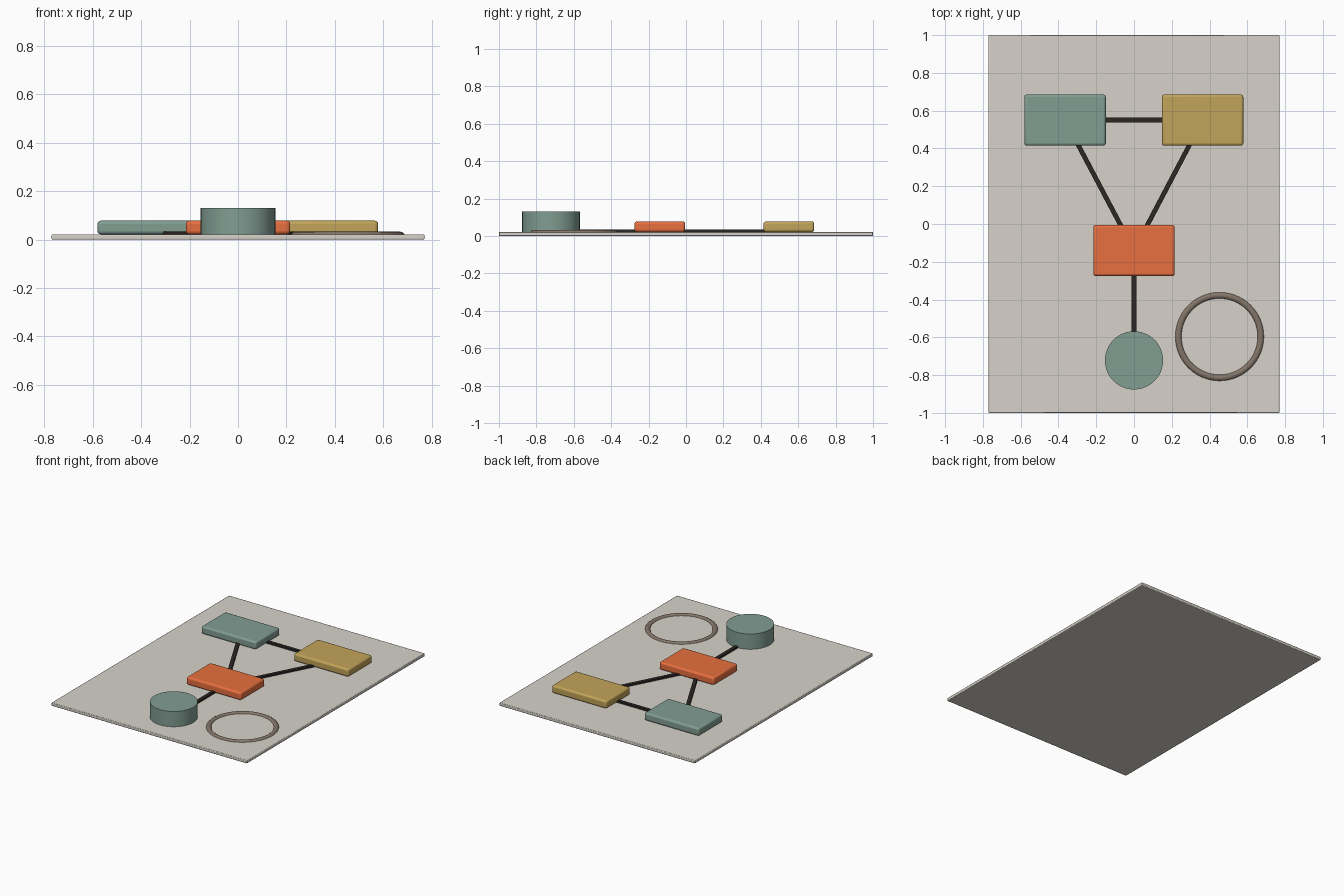
import bpy, math
from mathutils import Vector

if "Cube" in bpy.data.objects:
    bpy.data.objects.remove(bpy.data.objects["Cube"])

TOP = 0.022  # upper face of the board


def paint(ob, name, rgb):
    mat = bpy.data.materials.get(name) or bpy.data.materials.new(name)
    mat.diffuse_color = (*rgb, 1)
    mat.use_nodes = True
    mat.node_tree.nodes["Principled BSDF"].inputs["Base Color"].default_value = mat.diffuse_color
    ob.data.materials.append(mat)


def smooth(ob):
    bpy.ops.object.select_all(action='DESELECT')
    ob.select_set(True)
    bpy.context.view_layer.objects.active = ob
    bpy.ops.object.shade_smooth_by_angle(angle=math.radians(35))


def box(name, centre, size, bevel=0, segments=3, angle=0):
    bpy.ops.mesh.primitive_cube_add(size=1, location=centre)
    ob = bpy.context.object
    ob.name = name
    ob.scale = size
    bpy.ops.object.transform_apply(location=False, rotation=False, scale=True)
    ob.rotation_euler.z = angle
    if bevel:
        mod = ob.modifiers.new("bevel", 'BEVEL')
        mod.width = bevel
        mod.segments = segments
        smooth(ob)
    return ob


TEAL = ("teal", (0.22, 0.34, 0.29))
ORANGE = ("orange", (0.80, 0.16, 0.05))
GOLD = ("gold", (0.54, 0.37, 0.10))
DARK = ("dark", (0.025, 0.02, 0.018))

# board
paint(box("board", (0, 0, TOP / 2), (1.54, 2, TOP), 0.004, 2),
      "board_grey", (0.68, 0.65, 0.59))

# rounded cards
left, right, middle, disc = (-0.365, 0.55), (0.363, 0.55), (0, -0.14), (0, -0.722)
for name, (x, y), col in (("left_card", left, TEAL), ("right_card", right, GOLD),
                          ("middle_card", middle, ORANGE)):
    card = box(name, (x, y, TOP + 0.028), (0.431, 0.271, 0.056), 0.013)
    paint(card, *col)

# round node
bpy.ops.mesh.primitive_cylinder_add(vertices=64, radius=0.154, depth=0.109,
                                    location=(*disc, TOP + 0.0545))
node = bpy.context.object
node.name = "round_node"
smooth(node)
paint(node, *TEAL)

# connector strips between the parts
for i, (a, b) in enumerate(((left, right), (left, middle), (right, middle), (middle, disc))):
    a, b = Vector(a), Vector(b)
    d, m = b - a, (a + b) / 2
    strip = box(f"connector_{i + 1}", (m.x, m.y, TOP + 0.006),
                (d.length, 0.025, 0.013), angle=math.atan2(d.y, d.x))
    paint(strip, *DARK)

# ring partly sunk in the board
bpy.ops.mesh.primitive_torus_add(major_radius=0.218, minor_radius=0.018, major_segments=96,
                                 minor_segments=16, location=(0.453, -0.596, 0.0145))
ring = bpy.context.object
ring.name = "ring"
smooth(ring)
paint(ring, "ring_brown", (0.23, 0.18, 0.14))

# the sunk ring must not poke through the underside
for v in ring.data.vertices:
    v.co.z = max(v.co.z, -0.010)
